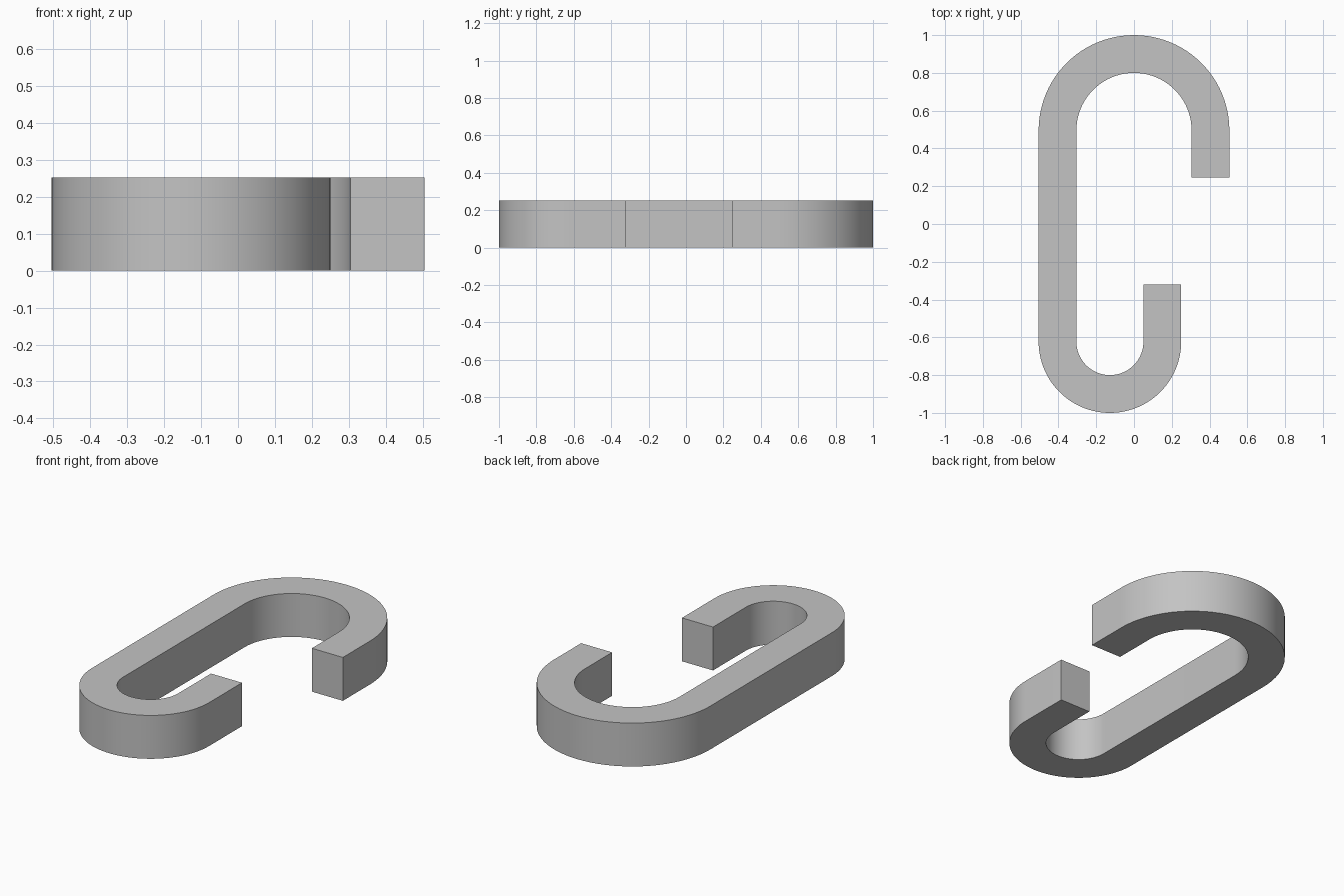
import bpy
import bmesh
from math import cos, sin, pi

cube = bpy.data.objects.get("Cube")
if cube:
    bpy.data.objects.remove(cube, do_unlink=True)

HEIGHT = 0.253
HALF_WIDTH = 0.1
STEPS = 48


def arc(cx, cy, radius, start, end):
    """Stations along an arc: centre point and outward direction."""
    result = []
    for i in range(STEPS + 1):
        a = start + (end - start) * i / STEPS
        d = (cos(a), sin(a))
        result.append((cx + radius * d[0], cy + radius * d[1], d))
    return result


# Centreline: long-end tip, large bend, straight side, small bend, short-end tip
stations = [(0.405, 0.245, (1, 0))]
stations += arc(0, 0.495, 0.405, 0, pi)
stations += arc(-0.1275, -0.6225, 0.2775, pi, 2 * pi)
stations += [(0.15, -0.32, (1, 0))]

# Sweep a rectangular section along the centreline
bm = bmesh.new()
rings = []
for x, y, (dx, dy) in stations:
    section = ((-HALF_WIDTH, 0), (HALF_WIDTH, 0), (HALF_WIDTH, HEIGHT), (-HALF_WIDTH, HEIGHT))
    rings.append([bm.verts.new((x + dx * o, y + dy * o, z)) for o, z in section])
for a, b in zip(rings, rings[1:]):
    for i in range(4):
        j = (i + 1) % 4
        bm.faces.new((a[i], a[j], b[j], b[i]))
bm.faces.new(rings[0])
bm.faces.new(rings[-1])
bmesh.ops.recalc_face_normals(bm, faces=bm.faces)

mesh = bpy.data.meshes.new("open_link_hook")
bm.to_mesh(mesh)
bm.free()
hook = bpy.data.objects.new("open_link_hook", mesh)
bpy.context.collection.objects.link(hook)

# Plain grey material
color = (0.55, 0.55, 0.55, 1)
grey = bpy.data.materials.new("plain_grey")
grey.use_nodes = True
grey.diffuse_color = color
grey.node_tree.nodes["Principled BSDF"].inputs["Base Color"].default_value = color
mesh.materials.append(grey)

# Smooth bends, sharp rims
bpy.ops.object.select_all(action="DESELECT")
hook.select_set(True)
bpy.context.view_layer.objects.active = hook
bpy.ops.object.shade_smooth_by_angle(angle=pi / 6)
